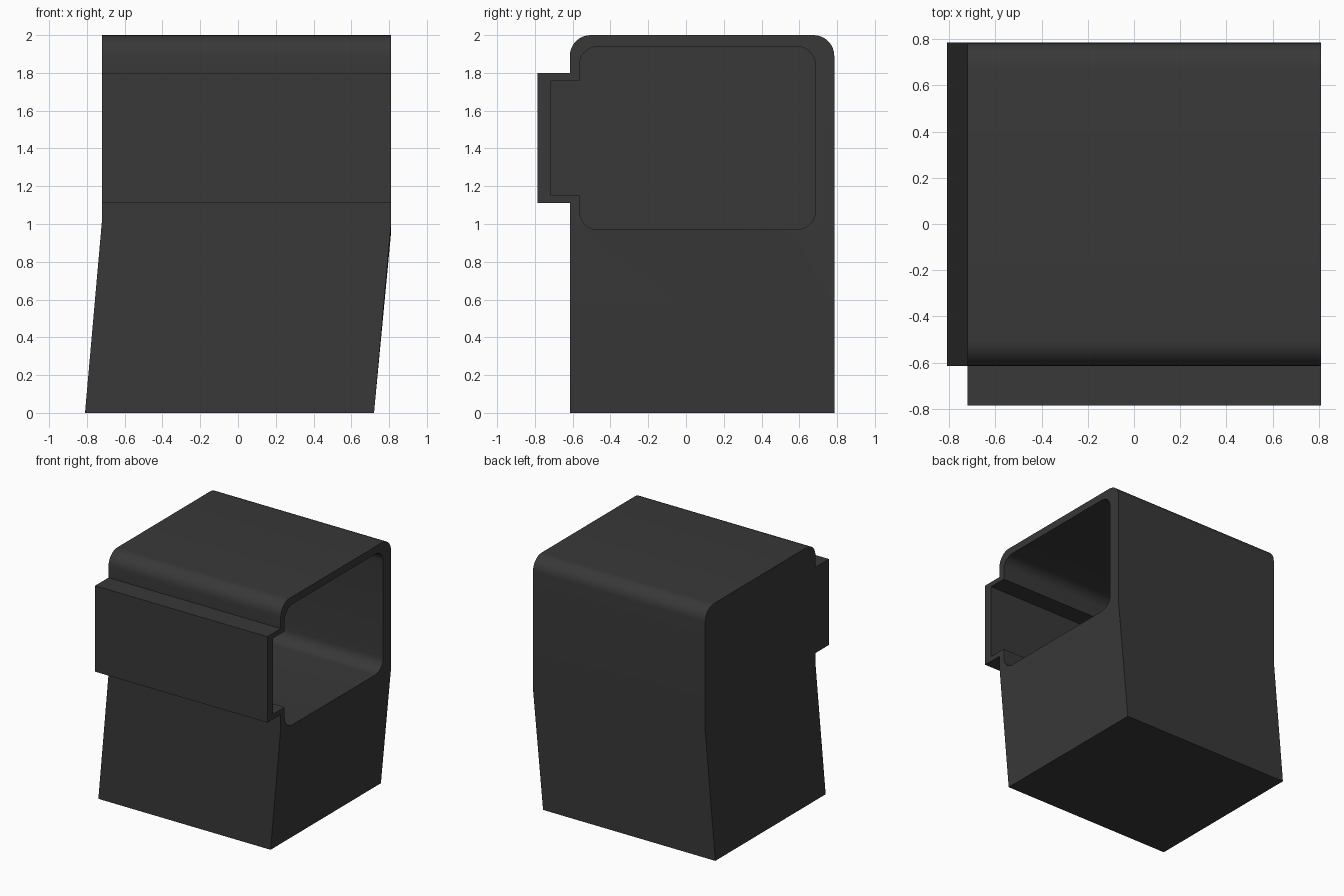
import bpy, bmesh, math

if "Cube" in bpy.data.objects:
    bpy.data.objects.remove(bpy.data.objects["Cube"])


def arc(cy, cz, r, start, steps=8):
    """Quarter-circle points in the y-z plane, counter-clockwise from start degrees."""
    return [(cy + r * math.cos(math.radians(start + 90 * i / steps)),
             cz + r * math.sin(math.radians(start + 90 * i / steps)))
            for i in range(steps + 1)]


def make_object(name, bm):
    bmesh.ops.recalc_face_normals(bm, faces=bm.faces)
    mesh = bpy.data.meshes.new(name)
    bm.to_mesh(mesh)
    bm.free()
    obj = bpy.data.objects.new(name, mesh)
    bpy.context.collection.objects.link(obj)
    return obj


def loft(bm, left, right):
    """Join two matching vertex loops with side faces."""
    n = len(left)
    for i in range(n):
        j = (i + 1) % n
        bm.faces.new((left[i], left[j], right[j], right[i]))


# Housing: rounded top, front ledge, lower half leaning sideways
X0, X1, LEAN = -0.72, 0.81, 0.09
F, B, R = -0.615, 0.785, 0.11
ledge = [(F, 1.80), (-0.785, 1.80), (-0.785, 1.11), (F, 1.11)]
top = arc(B - R, 2 - R, R, 0) + arc(F + R, 2 - R, R, 90) + ledge
bm = bmesh.new()
ends = []
for x, front_z, back_z in ((X0, 1.02, 1.02), (X1, 1.0, 0.95)):
    upper = [bm.verts.new((x, y, z)) for y, z in [(B, back_z)] + top + [(F, front_z)]]
    lower = [bm.verts.new((x - LEAN, y, 0)) for y in (F, B)]
    bm.faces.new(upper)
    bm.faces.new([upper[-1]] + lower + [upper[0]])
    ends.append(upper + lower)
loft(bm, *ends)
housing = make_object("housing", bm)

# Cavity opening to the right, with a recess behind the ledge
f, b, lo, hi, r = -0.565, 0.685, 0.97, 1.94, 0.10
cavity = (arc(b - r, hi - r, r, 0) + arc(f + r, hi - r, r, 90)
          + [(f, 1.76), (-0.715, 1.76), (-0.715, 1.15), (f, 1.15)]
          + arc(f + r, lo + r, r, 180) + arc(b - r, lo + r, r, 270))
bm = bmesh.new()
loops = [[bm.verts.new((x, y, z)) for y, z in cavity] for x in (X0 + 0.06, X1 + 0.1)]
for loop in loops:
    bm.faces.new(loop)
loft(bm, *loops)
cutter = make_object("cavity_cutter", bm)
cutter.hide_render = True

bpy.context.view_layer.objects.active = housing
housing.select_set(True)
mod = housing.modifiers.new("cavity", 'BOOLEAN')
mod.operation = 'DIFFERENCE'
mod.solver = 'EXACT'
mod.object = cutter
bpy.ops.object.modifier_apply(modifier=mod.name)
bpy.data.objects.remove(cutter)
bpy.ops.object.shade_smooth_by_angle(angle=math.radians(30))

# Dark finish
mat = bpy.data.materials.new("dark_plastic")
mat.diffuse_color = (0.04, 0.04, 0.04, 1)
mat.use_nodes = True
mat.node_tree.nodes["Principled BSDF"].inputs["Base Color"].default_value = mat.diffuse_color
housing.data.materials.clear()
housing.data.materials.append(mat)
